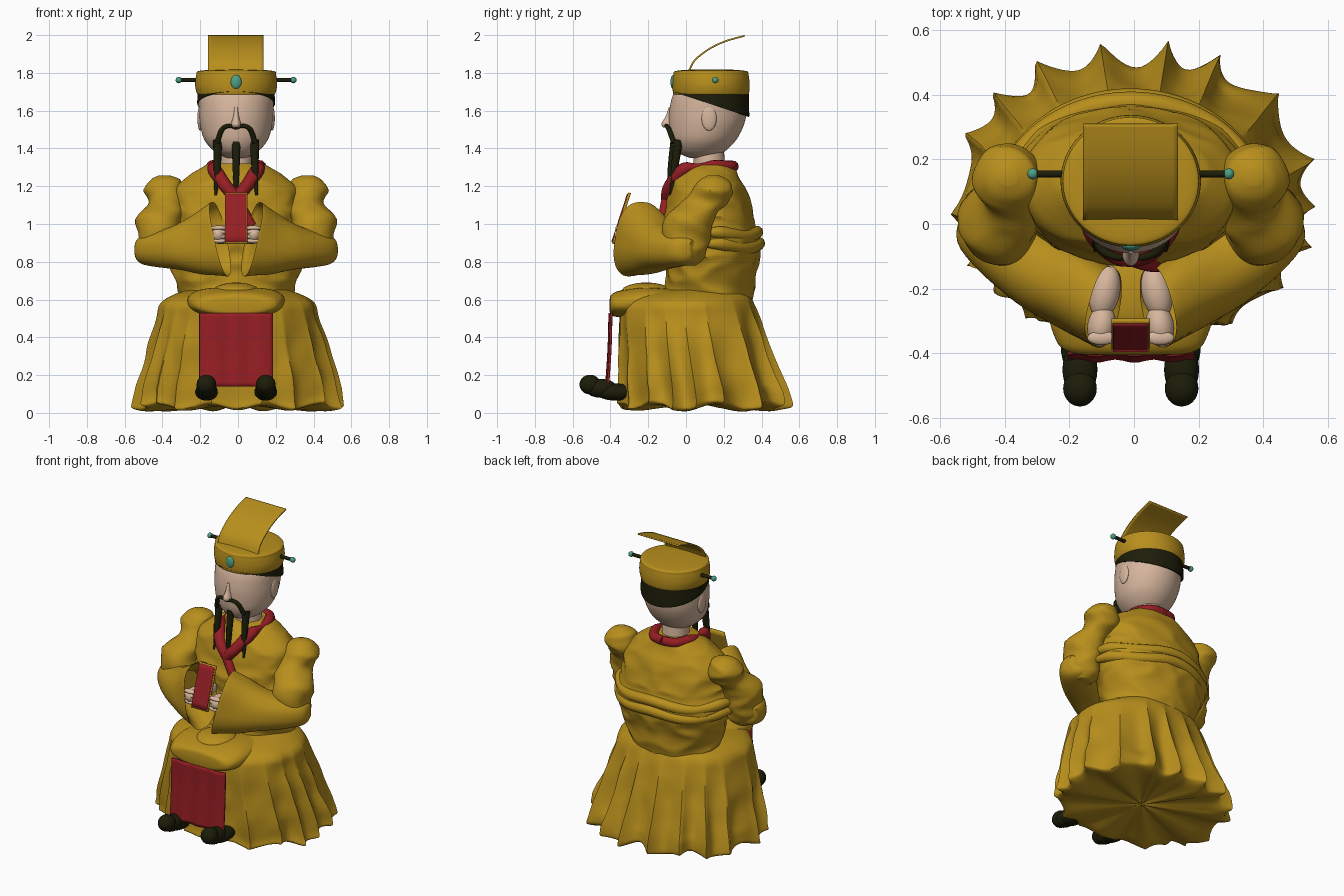
import bpy, bmesh, math
from mathutils import Vector, Matrix, noise

if "Cube" in bpy.data.objects:
    bpy.data.objects.remove(bpy.data.objects["Cube"])


def material(name, colour):
    m = bpy.data.materials.new(name)
    m.use_nodes = True
    m.diffuse_color = (*colour, 1)
    m.node_tree.nodes["Principled BSDF"].inputs["Base Color"].default_value = (*colour, 1)
    return m


GOLD = material("gold cloth", (.48, .275, .012))
RED = material("red cloth", (.3, .013, .017))
SKIN = material("skin", (.68, .47, .34))
DARK = material("dark hair and leather", (.012, .012, .003))
JADE = material("green jade", (.075, .35, .24))
SHIFT = -.01
SIDES = (("left", 1), ("right", -1))


def finish(name, bm, mat, x=SHIFT, angle=40):
    bmesh.ops.recalc_face_normals(bm, faces=bm.faces)
    mesh = bpy.data.meshes.new(name)
    bm.to_mesh(mesh)
    bm.free()
    ob = bpy.data.objects.new(name, mesh)
    bpy.context.collection.objects.link(ob)
    mesh.materials.append(mat)
    ob.location.x = x
    bpy.ops.object.select_all(action='DESELECT')
    ob.select_set(True)
    bpy.context.view_layer.objects.active = ob
    bpy.ops.object.shade_smooth_by_angle(angle=math.radians(angle))
    return ob


def smooth(a, b, c, d, t):
    return b + (c - a) * (t / 2) + (a * 2 - b * 5 + c * 4 - d) * (t * t / 2) \
        + (b * 3 - a - c * 3 + d) * (t ** 3 / 2)


def resample(pts, steps):
    """Smooth curve through vectors."""
    out = []
    for i in range(len(pts) - 1):
        quad = [pts[max(0, min(len(pts) - 1, i + k))] for k in (-1, 0, 1, 2)]
        out += [smooth(*quad, s / steps) for s in range(steps)]
    return out + [pts[-1]]


def loft(name, sections, mat, n=64, steps=6, wobble=None, power=1, **kw):
    """Skin closed rings, each given by a centre and two half axes."""
    tracks = [resample([Vector(s[k]) for s in sections], steps) for k in range(3)]
    bm, rings = bmesh.new(), []
    for c, u, v in zip(*tracks):
        ring = []
        for i in range(n):
            a = math.tau * i / n
            ca, sa = (math.copysign(abs(f(a)) ** power, f(a)) for f in (math.cos, math.sin))
            d = u * ca + v * sa
            if wobble:
                d *= 1 + wobble(c + d, a)
            ring.append(bm.verts.new(c + d))
        rings.append(ring)
    for r, q in zip(rings, rings[1:]):
        for i in range(n):
            bm.faces.new((r[i], r[i - 1], q[i - 1], q[i]))
    for r in (rings[0], rings[-1]):
        mid = bm.verts.new(sum((v.co for v in r), Vector()) / n)
        for i in range(n):
            bm.faces.new((r[i], r[i - 1], mid))
    return finish(name, bm, mat, **kw)


def level(z, rx, front, back):
    return (0, (front + back) / 2, z), (rx, 0, 0), (0, (back - front) / 2, 0)


def ball(name, centre, size, mat, tilt=0):
    bm = bmesh.new()
    bmesh.ops.create_uvsphere(bm, u_segments=28, v_segments=16, radius=1)
    bm.transform(Matrix.Translation(centre) @ Matrix.Rotation(tilt, 4, 'Z')
                 @ Matrix.Diagonal((*size, 1)))
    return finish(name, bm, mat)


def cord(name, pts, radii, mat, n=12):
    """Round tapering strand along a path."""
    pts = [Vector(p) for p in pts]
    rings = []
    for i, (p, r) in enumerate(zip(pts, radii)):
        along = pts[min(i + 1, len(pts) - 1)] - pts[max(i - 1, 0)]
        u = along.cross(Vector((.1, 1, .05))).normalized()
        rings.append((p, u * r, along.cross(u).normalized() * r))
    return loft(name, rings, mat, n=n)


def sheet(name, profile, x0, x1, mat, thick=.01, bend=0):
    """Thin panel: a side profile swept across x."""
    line = resample([Vector((0, *p)) for p in profile], 6)
    bm = bmesh.new()
    cols = 16
    grid = [[bm.verts.new((x0 + (x1 - x0) * i / cols, p.y + bend * math.sin(i * 1.3), p.z))
             for i in range(cols + 1)] for p in line]
    for r, q in zip(grid, grid[1:]):
        for i in range(cols):
            bm.faces.new((r[i], r[i + 1], q[i + 1], q[i]))
    ob = finish(name, bm, mat)
    mod = ob.modifiers.new("thickness", 'SOLIDIFY')
    mod.thickness, mod.offset = thick, 0
    return ob


# Cloth rules: pleats that deepen towards the hem, and soft crumples
def pleats(p, a):
    b = a + .07 * math.sin(3 * a + 1) + .05 * math.sin(5 * a)
    ridge = 1 - 1.4 * abs(math.sin(9 * b)) ** .75
    depth = .13 * max(0, min(1, (.62 - p.z) / .5)) * (.55 + .5 * math.sin(a) ** 2)
    if math.sin(a) < -.6:
        depth *= .5
    return depth * ridge + .03 * noise.noise(p * 7)


def crumple(p, a):
    q = Vector((abs(p.x) * 5, p.y * 5, p.z * 10))
    return .13 * (.25 - abs(noise.noise(q)))


def deep_crumple(p, a):
    return 2 * crumple(p, a)


def soft(p, a):
    return .08 * noise.noise(Vector((abs(p.x) * 6, p.y * 6, p.z * 6)))


# Robe skirt
skirt = loft("robe_skirt", [
    level(.05, .02, .05, .09), level(.035, .28, -.18, .3), level(.03, .505, -.335, .485),
    level(.09, .525, -.345, .505), level(.3, .475, -.35, .44), level(.5, .43, -.355, .385),
    level(.58, .405, -.34, .36), level(.625, .34, -.26, .335), level(.65, .27, -.1, .3)],
    GOLD, n=270, wobble=pleats, power=.92, x=0)
for v in skirt.data.vertices:
    if v.co.z < .12:
        a = math.atan2(v.co.y - .07, v.co.x)
        v.co.z += .02 * math.sin(9 * a) * min(1, v.co.xy.length * 2)

# Lap drapery
loft("lap_drape", [
    ((0, -.405, .57), (.1, 0, 0), (0, 0, .02)),
    ((0, -.395, .572), (.2, 0, 0), (0, 0, .055)),
    ((0, -.34, .578), (.235, 0, 0), (0, 0, .072)),
    ((0, -.2, .59), (.26, 0, 0), (0, 0, .08)),
    ((0, -.02, .59), (.24, 0, 0), (0, 0, .06))], GOLD, wobble=soft, power=.85)
ball("lap_fold", (0, -.21, .645), (.12, .13, .045), GOLD)

# Robe torso with cloth rolls across the back
loft("robe_torso", [
    level(.56, .29, -.09, .34), level(.66, .305, -.105, .36), level(.78, .345, -.11, .38),
    level(.9, .375, -.115, .395), level(1.0, .36, -.125, .36), level(1.1, .345, -.11, .35),
    level(1.18, .325, -.09, .315), level(1.23, .28, -.07, .29), level(1.28, .21, -.035, .27),
    level(1.32, .14, .01, .25)],
    GOLD, n=96, steps=8, wobble=crumple)
arc = [math.radians(12 + 13 * k) for k in range(13)]
for name, z, ry in (("upper_roll", .945, .34), ("lower_roll", .885, .35)):
    cord(name, [(.4 * math.cos(a), .035 + ry * math.sin(a), z + .012 * math.sin(5 * a))
                for a in arc], [.02] + [.034] * 11 + [.02], GOLD)

# Sleeves, forearms and hands
for side, s in SIDES:
    loft(side + "_shoulder_sleeve", [
        ((s * .38, .145, 1.258), (.03, 0, 0), (0, .03, 0)),
        ((s * .38, .145, 1.235), (.08, 0, 0), (0, .075, 0)),
        ((s * .38, .14, 1.18), (.105, 0, 0), (0, .105, 0)),
        ((s * .37, .1, 1.115), (.1, 0, 0), (0, .12, 0)),
        ((s * .405, .02, 1.04), (.12, 0, 0), (0, .13, 0)),
        ((s * .41, -.0, .93), (.115, 0, 0), (0, .125, 0)),
        ((s * .41, -.0, .83), (.095, 0, 0), (0, .1, 0)),
        ((s * .41, .0, .78), (.05, 0, 0), (0, .05, 0))], GOLD, wobble=deep_crumple)
    loft(side + "_wide_sleeve", [
        ((s * .52, .03, .87), (s * .01, -.01, 0), (0, 0, .04)),
        ((s * .475, .0, .865), (s * .05, -.08, 0), (0, 0, .08)),
        ((s * .3, -.13, .875), (s * .05, -.11, 0), (s * .01, .01, .122)),
        ((s * .1, -.25, .917), (s * .035, -.12, 0), (s * .04, .03, .195)),
        ((s * .095, -.25, .917), (s * .033, -.115, 0), (s * .04, .03, .19)),
        ((s * .13, -.235, .915), (s * .03, -.105, 0), (s * .04, .02, .175)),
        ((s * .25, -.16, .9), (s * .03, -.08, 0), (0, 0, .1))],
        GOLD, wobble=soft, power=.85)
    ball(side + "_forearm", (s * .08, -.21, .94), (.047, .085, .047), SKIN, s * .2)
    ball(side + "_hand", (s * .09, -.315, .945), (.044, .065, .048), SKIN, s * .15)
    for k in range(4):
        ball(f"{side}_finger_{k}", (s * .09, -.352, .91 + k * .023), (.044, .022, .013), SKIN)

# Held tablet
sheet("tablet_back", [(-.385, .895), (-.298, 1.165)], -.06, .06, GOLD, .014)
sheet("tablet_face", [(-.391, .905), (-.308, 1.16)], -.055, .055, RED, .008)

# Collar with crossed lapels and sash end
collar = [(-.01, -.1, 1.13), (.055, -.085, 1.2), (.12, .0, 1.295), (.13, .13, 1.305),
          (.08, .23, 1.305), (0, .25, 1.305)]
for side, s in SIDES:
    cord(side + "_lapel", [(s * x, y, z) for x, y, z in collar], [.034] * 3 + [.03] * 3, RED)
cord("lower_lapel", [(0, -.1, 1.13), (.05, -.12, 1.05), (.085, -.125, .99)],
     [.03, .026, .024], RED)
ball("sash_end", (.15, -.13, .785), (.03, .025, .03), RED)

# Front panel and boots
sheet("front_panel", [(-.4, .53), (-.405, .34), (-.418, .14)], -.195, .195, RED, .012, .005)
for side, s in SIDES:
    ball(side + "_boot_toe", (s * .157, -.508, .15), (.052, .056, .052), DARK)
    ball(side + "_boot_instep", (s * .157, -.45, .13), (.054, .085, .05), DARK)
    ball(side + "_boot_heel", (s * .157, -.37, .11), (.06, .11, .045), DARK)

# Neck, head and face
loft("neck", [level(1.26, .085, .04, .21), level(1.4, .08, .04, .2)], SKIN, n=32)
loft("head", [
    level(1.35, .05, .02, .14), level(1.38, .11, -.045, .2), level(1.44, .165, -.08, .262),
    level(1.52, .19, -.09, .305), level(1.6, .197, -.088, .322), level(1.68, .196, -.07, .322),
    level(1.74, .17, -.03, .3)], SKIN)
loft("nose", [level(1.62, .012, -.09, -.05), level(1.57, .016, -.108, -.05),
              level(1.53, .026, -.13, -.05), level(1.51, .024, -.12, -.05)], SKIN, n=24)
for side, s in SIDES:
    ball(side + "_ear", (s * .19, .122, 1.56), (.015, .04, .066), SKIN)

    # Moustache
    cord(side + "_moustache", [(0, -.1, 1.505), (s * .035, -.103, 1.52), (s * .075, -.09, 1.5),
                               (s * .1, -.065, 1.43)], [.006, .011, .013, .014], DARK)
    cord(side + "_moustache_tail", [(s * .098, -.04, 1.445), (s * .1, -.06, 1.3),
                                    (s * .108, -.08, 1.15)], [.024, .019, .007], DARK)
cord("chin_beard", [(0, -.06, 1.435), (0, -.08, 1.28), (0, -.095, 1.1)], [.023, .018, .006], DARK)

# Hair and hat
loft("hair", [((0, .132, 1.635), (.2, 0, 0), (0, .2, -.065)),
              ((0, .132, 1.64), (.206, 0, 0), (0, .203, -.062)),
              ((0, .132, 1.7), (.203, 0, 0), (0, .2, 0))], DARK)
loft("hat", [level(1.685, .195, -.06, .325), level(1.69, .207, -.068, .333),
             level(1.735, .217, -.072, .337), level(1.79, .211, -.067, .331),
             level(1.81, .198, -.055, .318), level(1.818, .1, .03, .23)], GOLD, angle=75)
sheet("hat_board", [(.015, 1.805), (.045, 1.865), (.12, 1.925), (.21, 1.968), (.31, 1.996)],
      -.148, .146, GOLD, .009)
cord("hat_pin", [(-.3, .155, 1.762), (0, .155, 1.762), (.3, .155, 1.762)], [.011] * 3, DARK)
for side, s in SIDES:
    ball(side + "_pin_bead", (s * .303, .155, 1.762), (.017,) * 3, JADE)
ball("hat_gem", (0, -.068, 1.752), (.029, .014, .037), JADE)
